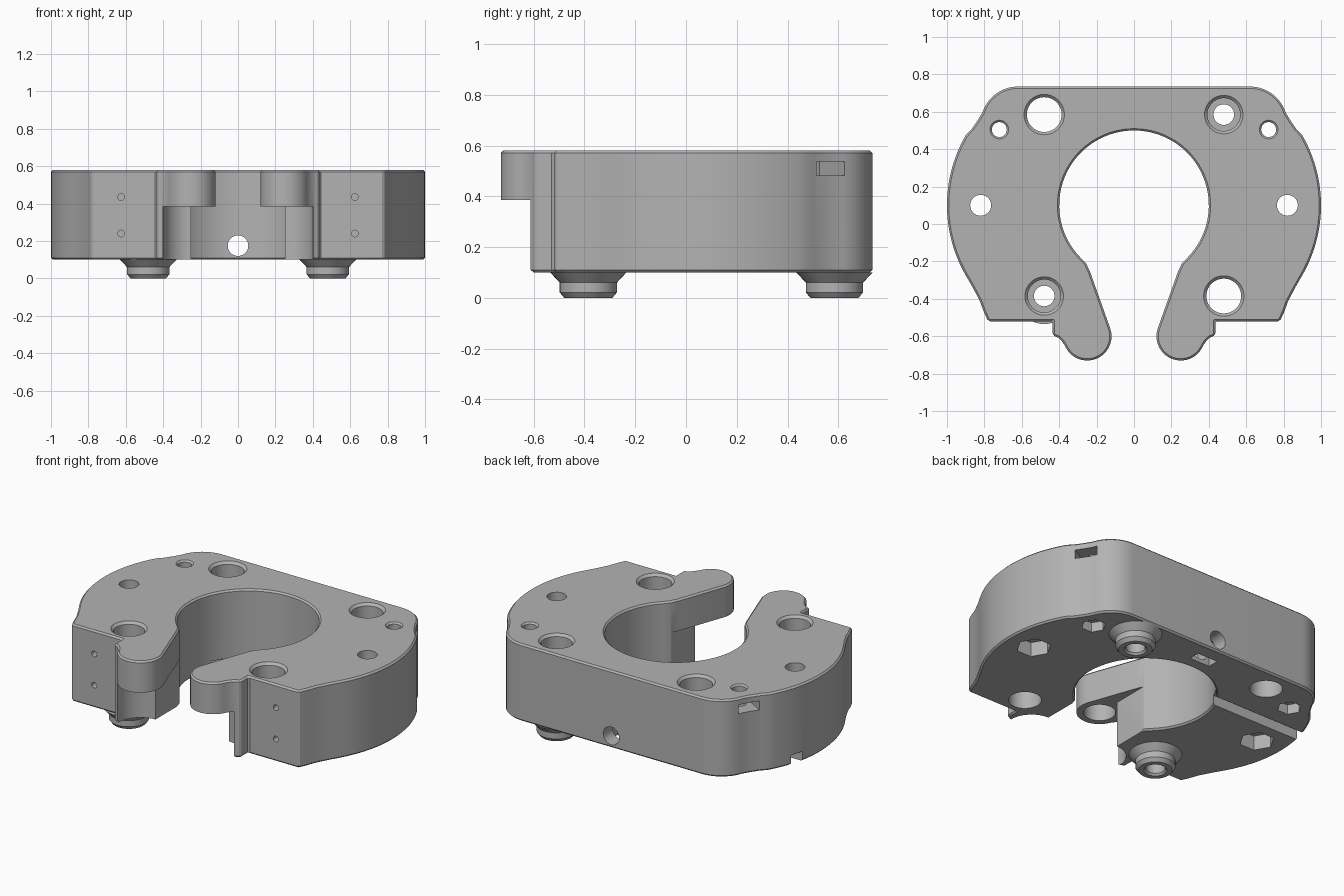
import bpy, bmesh
from math import sin, cos, radians, pi
from mathutils import Matrix

if "Cube" in bpy.data.objects:
    bpy.data.objects.remove(bpy.data.objects["Cube"])

grey = bpy.data.materials.new("plain_grey")
grey.use_nodes = True
grey.diffuse_color = (0.45, 0.45, 0.45, 1)
grey.node_tree.nodes["Principled BSDF"].inputs["Base Color"].default_value = (0.45, 0.45, 0.45, 1)


def make(name, bm):
    bmesh.ops.recalc_face_normals(bm, faces=bm.faces)
    me = bpy.data.meshes.new(name)
    bm.to_mesh(me)
    bm.free()
    me.materials.append(grey)
    ob = bpy.data.objects.new(name, me)
    bpy.context.collection.objects.link(ob)
    return ob


def arc(cx, cy, r, a0, a1, n):
    angles = [radians(a0 + (a1 - a0) * i / n) for i in range(n + 1)]
    return [(cx + r * cos(a), cy + r * sin(a)) for a in angles]


def mirrored(half):
    return half + [(-x, y) for x, y in reversed(half) if abs(x) > 1e-5]


def prism(name, outline, z0, z1):
    bm = bmesh.new()
    face = bm.faces.new([bm.verts.new((x, y, z0)) for x, y in outline])
    top = bmesh.ops.extrude_face_region(bm, geom=[face])["geom"]
    for v in top:
        if isinstance(v, bmesh.types.BMVert):
            v.co.z = z1
    return make(name, bm)


def lathe(name, profile, loc, sides=40, ring=False, matrix=None):
    """Revolve (radius, z) points; capped solid, or a closed tube if ring."""
    bm = bmesh.new()
    loops = [[bm.verts.new((r * cos(2 * pi * i / sides), r * sin(2 * pi * i / sides), z))
              for i in range(sides)] for r, z in profile]
    pairs = list(zip(loops, loops[1:]))
    if ring:
        pairs.append((loops[-1], loops[0]))
    else:
        bm.faces.new(loops[0])
        bm.faces.new(loops[-1])
    for a, b in pairs:
        for i in range(sides):
            j = (i + 1) % sides
            bm.faces.new((a[i], a[j], b[j], b[i]))
    bmesh.ops.transform(bm, matrix=Matrix.Translation(loc) @ (matrix or Matrix()), verts=bm.verts)
    return make(name, bm)


def block(name, loc, size, turn=0):
    bm = bmesh.new()
    m = Matrix.Translation(loc) @ Matrix.Rotation(turn, 4, 'Z') @ Matrix.Diagonal((*size, 1))
    bmesh.ops.create_cube(bm, size=1, matrix=m)
    return make(name, bm)


def apply(ob, mod):
    bpy.context.view_layer.objects.active = ob
    bpy.ops.object.modifier_apply(modifier=mod.name)


def cut(ob, cutter):
    mod = ob.modifiers.new("cut", 'BOOLEAN')
    mod.operation, mod.solver, mod.object = 'DIFFERENCE', 'EXACT', cutter
    apply(ob, mod)
    bpy.data.objects.remove(cutter)


# Main horseshoe body: rounded back, bulging sides, two front fingers, round bore
half = (arc(0.62, 0.535, 0.2, 90, 18, 10) + [(0.838, 0.551), (0.868, 0.508)]
        + arc(0.25, 0.1, 0.75, 30, -30, 24)
        + [(0.863, -0.338), (0.825, -0.41), (0.805, -0.465), (0.78, -0.52),
           (0.435, -0.52), (0.435, -0.595), (0.405, -0.608), (0.385, -0.628)]
        + arc(0.25, -0.6, 0.13, -22, -198, 20)
        + [(0.235, -0.255), (0.255, -0.212)]
        + arc(0, 0.1, 0.4, -45, 90, 28))
body = prism("horseshoe_body", mirrored(half), 0.1, 0.58)
edge = body.modifiers.new("edge", 'BEVEL')
edge.width, edge.segments, edge.limit_method = 0.01, 1, 'ANGLE'
edge.angle_limit, edge.use_clamp_overlap = radians(50), False
apply(body, edge)

# Clearance below the fingers
under = [(0.252, -0.205)] + arc(0.25, -0.6, 0.15, 89, 0, 14) + [(0.4, -0.9)]
cut(body, prism("finger_clearance", mirrored(under), 0.0, 0.385))

# Plain and counterbored corner holes
for s in (1, -1):
    cut(body, lathe("wide_hole", [(0.093, 0), (0.093, 0.565), (0.12, 0.592)],
                    (s * 0.48, 0.1 - s * 0.485, 0)))
    cut(body, lathe("stepped_hole", [(0.055, 0), (0.055, 0.2), (0.088, 0.2), (0.088, 0.565), (0.115, 0.592)],
                    (s * 0.48, 0.1 + s * 0.485, 0)))

out = Matrix.Rotation(pi / 2, 4, 'X')
for s in (1, -1):
    # Side bolt holes, with hexagonal nut pockets underneath
    cut(body, lathe("side_hole", [(0.056, 0), (0.056, 0.7)], (s * 0.82, 0.1, 0), 28))
    cut(body, lathe("side_nut", [(0.1, 0), (0.1, 0.19)], (s * 0.82, 0.1, 0), 6))
    cut(body, lathe("corner_hole", [(0.04, 0), (0.04, 0.57), (0.06, 0.59)], (s * 0.72, 0.505, 0), 24))
    cut(body, lathe("corner_nut", [(0.07, 0), (0.07, 0.16)], (s * 0.72, 0.505, 0), 6))
    # Nut slot in the rear corner
    cut(body, block("corner_slot", (s * 0.78, 0.54, 0.51), (0.28, 0.13, 0.055), s * pi / 6))
    # Magnet pocket under each finger
    cut(body, lathe("finger_pocket", [(0.09, 0.3), (0.09, 0.5)], (s * 0.25, -0.6, 0), 32))
    # Small holes in the front face
    for z in (0.24, 0.435):
        cut(body, lathe("front_hole", [(0.018, -0.1), (0.018, 0.1)], (s * 0.625, -0.52, z), 16, False, out))

# Rear screw hole, its nut pocket and the cable groove
cut(body, lathe("rear_hole", [(0.055, -0.6), (0.055, 0.6)], (0, 0.8, 0.175), 28, False, out))
cut(body, block("rear_nut", (0, 0.61, 0.12), (0.14, 0.07, 0.24)))
cut(body, block("cable_groove", (-0.7, 0.3, 0.1), (0.74, 0.08, 0.12)))

# Locating bosses on the underside
bosses = [lathe("locating_boss", [(0.065, 0), (0.095, 0), (0.113, 0.022), (0.113, 0.06),
                                  (0.15, 0.1), (0.055, 0.1), (0.055, 0.012)],
                (s * 0.48, 0.1 + s * 0.485, 0), 40, True) for s in (1, -1)]

bpy.ops.object.select_all(action='DESELECT')
for ob in [body] + bosses:
    ob.select_set(True)
bpy.context.view_layer.objects.active = body
bpy.ops.object.shade_smooth_by_angle(angle=radians(30))
